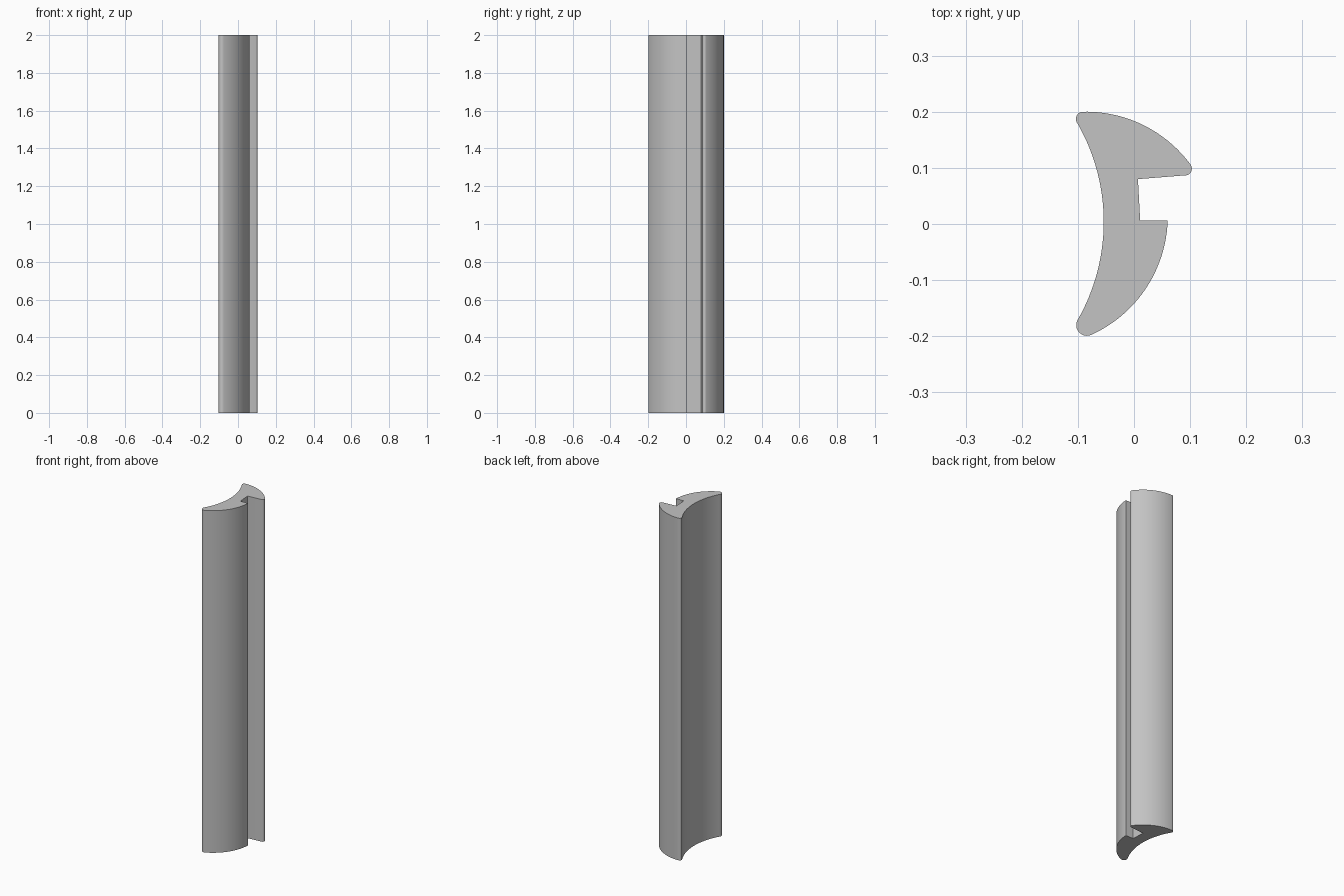
import bpy
import bmesh
import math
from mathutils import Vector

default = bpy.data.objects.get("Cube")
if default:
    bpy.data.objects.remove(default, do_unlink=True)

HEIGHT = 2.0


def arc(a, b, c, steps):
    """Points on the circle from a through b to c."""
    a, b, c = Vector(a), Vector(b), Vector(c)
    u, v = b - a, c - a
    d = 2 * (u.x * v.y - u.y * v.x)
    centre = a + Vector((v.y * u.length_squared - u.y * v.length_squared,
                         u.x * v.length_squared - v.x * u.length_squared)) / d
    start = a - centre
    sweep = math.atan2(*reversed((c - centre).to_tuple())) - math.atan2(start.y, start.x)
    sweep %= math.tau
    if d < 0:
        sweep -= math.tau
    points = []
    for i in range(steps + 1):
        t = sweep * i / steps
        points.append(centre + Vector((start.x * math.cos(t) - start.y * math.sin(t),
                                       start.x * math.sin(t) + start.y * math.cos(t))))
    return points


# Cross-section: curved back, rounded tips, convex faces and a notch
upper_tip, lower_tip = (-0.1, 0.178), (-0.101, -0.172)
outline = arc(upper_tip, (-0.054, 0), lower_tip, 32)
outline += arc(lower_tip, (-0.098, -0.193), (-0.075, -0.197), 10)[1:]
outline += arc((-0.075, -0.197), (0.011, -0.129), (0.06, 0.006), 24)[1:]
outline += [Vector(p) for p in ((0.011, 0.006), (0.007, 0.08))]
outline += arc((0.095, 0.087), (0.103, 0.097), (0.1, 0.107), 8)
outline += arc((0.1, 0.107), (0.013, 0.178), (-0.092, 0.2), 24)[1:]
outline += arc((-0.092, 0.2), (-0.103, 0.191), upper_tip, 8)[1:-1]

# Extruded strip
bm = bmesh.new()
base = bm.faces.new([bm.verts.new((p.x, p.y, 0)) for p in outline])
top = bmesh.ops.extrude_face_region(bm, geom=[base], use_keep_orig=True)["geom"]
bmesh.ops.translate(bm, vec=(0, 0, HEIGHT),
                    verts=[g for g in top if isinstance(g, bmesh.types.BMVert)])
bmesh.ops.recalc_face_normals(bm, faces=bm.faces)
mesh = bpy.data.meshes.new("profile_strip")
bm.to_mesh(mesh)
bm.free()
strip = bpy.data.objects.new("profile_strip", mesh)
bpy.context.collection.objects.link(strip)

# Grey finish
grey = bpy.data.materials.new("light_grey")
grey.use_nodes = True
colour = (0.55, 0.55, 0.55, 1)
grey.diffuse_color = colour
grey.node_tree.nodes["Principled BSDF"].inputs["Base Color"].default_value = colour
mesh.materials.append(grey)

bpy.context.view_layer.objects.active = strip
strip.select_set(True)
bpy.ops.object.shade_smooth_by_angle(angle=math.radians(30))
